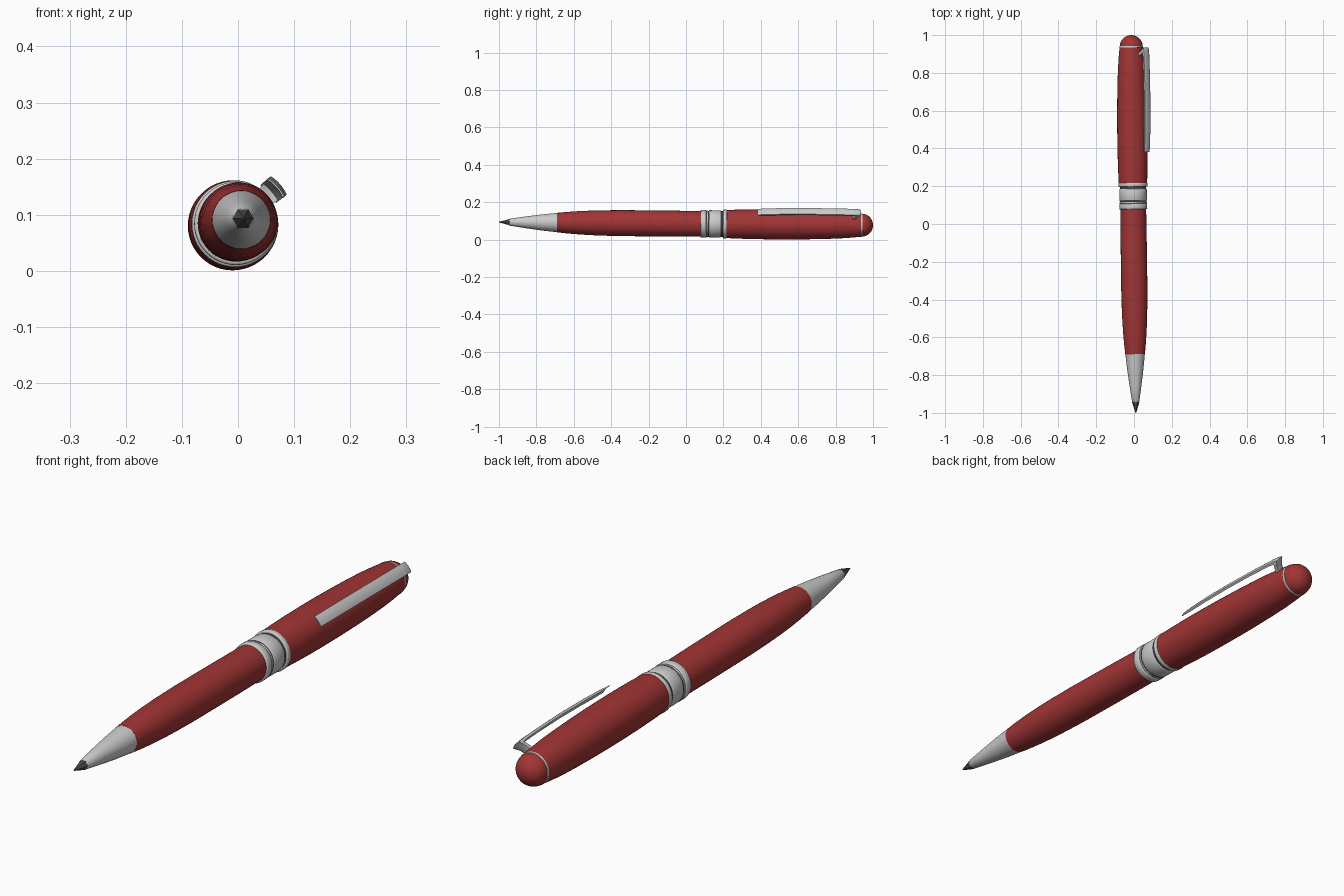
import bpy, bmesh, math
from mathutils import Matrix, Vector

if "Cube" in bpy.data.objects:
    bpy.data.objects.remove(bpy.data.objects["Cube"])

# Pen axis runs along local y, slightly tilted as it rests on the ground
POSE = (Matrix.Translation((-0.0028, 0, 0.0852))
        @ Matrix.Rotation(0.0125, 4, 'Z') @ Matrix.Rotation(-0.0085, 4, 'X'))


def material(name, color):
    m = bpy.data.materials.new(name)
    m.diffuse_color = color
    m.use_nodes = True
    m.node_tree.nodes["Principled BSDF"].inputs["Base Color"].default_value = m.diffuse_color
    return m


RED = material("red_lacquer", (0.36, 0.035, 0.035, 1))
DARK = material("dark_metal", (0.07, 0.07, 0.075, 1))


def finish(name, bm, mat=None, angle=30):
    bmesh.ops.recalc_face_normals(bm, faces=bm.faces)
    me = bpy.data.meshes.new(name)
    bm.to_mesh(me)
    bm.free()
    ob = bpy.data.objects.new(name, me)
    bpy.context.collection.objects.link(ob)
    ob.matrix_world = POSE
    if mat:
        me.materials.append(mat)
    bpy.ops.object.select_all(action='DESELECT')
    ob.select_set(True)
    bpy.context.view_layer.objects.active = ob
    bpy.ops.object.shade_smooth_by_angle(angle=math.radians(angle))
    return ob


def loft(bm, rings):
    loops = [[bm.verts.new(p) for p in r] for r in rings]
    n = len(loops[0])
    for a, b in zip(loops, loops[1:]):
        for i in range(n):
            j = (i + 1) % n
            bm.faces.new((a[i], a[j], b[j], b[i]))
    bm.faces.new(loops[0])
    bm.faces.new(loops[-1])


def lathe(name, profile, mat=None, segments=48, angle=30):
    bm = bmesh.new()
    loft(bm, [[(r * math.cos(2 * math.pi * i / segments), y,
                r * math.sin(2 * math.pi * i / segments))
               for i in range(segments)] for y, r in profile])
    return finish(name, bm, mat, angle)


# Writing tip and nose cone
lathe("writing_tip", [(-1.0, 0.002), (-0.945, 0.019), (-0.935, 0.017)], DARK, 6, 20)
lathe("nose_cone", [(-0.945, 0.016), (-0.94, 0.019), (-0.86, 0.031),
                    (-0.77, 0.043), (-0.69, 0.0515)])

# Lower barrel
lathe("lower_barrel", [(-0.69, 0.052), (-0.64, 0.057), (-0.58, 0.0617), (-0.51, 0.0655),
                       (-0.43, 0.068), (-0.33, 0.0695), (-0.2, 0.0695),
                       (-0.05, 0.069), (0.085, 0.068)], RED)

# Centre band: two trim rings, dark grooves and a wide sleeve
lathe("band_core", [(0.08, 0.069), (0.215, 0.070)], DARK)
for name, y0, y1, r in (("band_front_ring", 0.078, 0.108, 0.074),
                        ("band_sleeve", 0.122, 0.187, 0.073),
                        ("band_thin_ring", 0.110, 0.117, 0.072),
                        ("band_rear_ring", 0.197, 0.218, 0.077)):
    b = min(0.004, (y1 - y0) / 4)
    lathe(name, [(y0, r - b), (y0 + b * 0.4, r - b * 0.3), (y0 + b, r), (y1 - b, r),
                 (y1 - b * 0.4, r - b * 0.3), (y1, r - b)], None, 48, 45)

# Upper barrel, trim ring and domed end
lathe("upper_barrel", [(0.215, 0.075), (0.28, 0.0775), (0.36, 0.0793), (0.45, 0.080),
                       (0.55, 0.0797), (0.65, 0.078), (0.74, 0.0755), (0.82, 0.072),
                       (0.88, 0.0675), (0.935, 0.062)], RED)
lathe("end_ring", [(0.934, 0.061), (0.935, 0.063), (0.942, 0.062), (0.943, 0.060)])
lathe("end_dome", [(0.94 + 0.06 * math.sin(t), 0.061 * math.cos(t))
                   for t in [math.pi / 2 * k / 12 * 0.99 for k in range(13)]], RED)

# Pocket clip: (y, outer height, direction of thickness, thickness, half width)
CLIP = [(0.905, 0.055, 0, 0.018, 0.016), (0.916, 0.080, 0, 0.016, 0.017),
        (0.930, 0.098, 0, 0.017, 0.020), (0.934, 0.104, 0.5, 0.016, 0.021),
        (0.925, 0.108, 0.9, 0.012, 0.021), (0.89, 0.1105, 1, 0.009, 0.0215),
        (0.78, 0.113, 1, 0.008, 0.0215), (0.65, 0.114, 1, 0.008, 0.0215),
        (0.52, 0.112, 1, 0.008, 0.0215), (0.43, 0.108, 1, 0.007, 0.0215),
        (0.38, 0.104, 1, 0.003, 0.021)]
ROLL = math.radians(41)
out = Vector((math.cos(ROLL), 0, math.sin(ROLL)))
side = Vector((-math.sin(ROLL), 0, math.cos(ROLL)))
axis = Vector((0, 1, 0))
bm = bmesh.new()
rings = []
for y, h, bend, t, w in CLIP:
    a = bend * math.pi / 2
    inward = -out * math.sin(a) - axis * math.cos(a)
    top, bottom = [], []
    for k in range(-3, 4):
        u = k / 3
        p = axis * y + out * h + side * (u * w) + inward * (0.003 * u * u)
        top.append(p)
        bottom.append(p + inward * t)
    rings.append(top + bottom[::-1])
loft(bm, rings)
finish("pocket_clip", bm)
